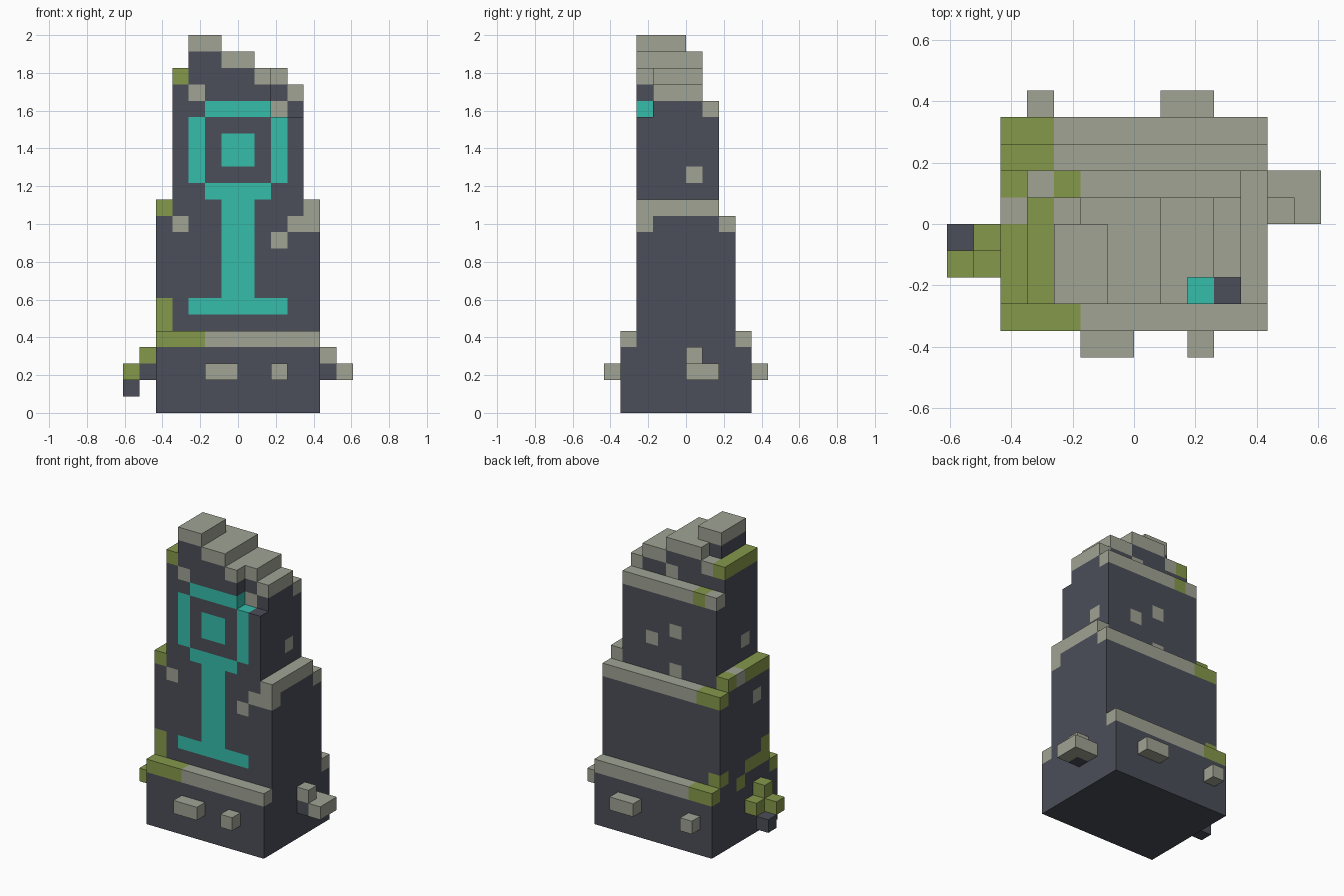
import bpy
import bmesh
from mathutils import Vector

if "Cube" in bpy.data.objects:
    bpy.data.objects.remove(bpy.data.objects["Cube"], do_unlink=True)

UNIT = 2 / 23  # edge length of one block


def make_material(name, colour):
    mat = bpy.data.materials.new(name)
    mat.use_nodes = True
    rgba = (*colour, 1)
    mat.diffuse_color = rgba
    shader = next(n for n in mat.node_tree.nodes if n.type == 'BSDF_PRINCIPLED')
    shader.inputs["Base Color"].default_value = rgba
    shader.inputs["Roughness"].default_value = 0.9
    return mat


stone = make_material("dark stone", (.07, .077, .098))
trim = make_material("pale stone", (.35, .366, .296))
moss = make_material("moss green", (.235, .314, .069))
glow = make_material("glowing teal", (.037, .51, .41))

cells = {}  # block position -> part name
parts = {}  # part name -> material


def fill(part, material, xs, ys, zs):
    """Fill a range of blocks; later fills replace earlier ones."""
    parts[part] = material
    for x in range(*xs):
        for y in range(*ys):
            for z in range(*zs):
                cells[x, y, z] = part


def block(part, material, x, y, z):
    fill(part, material, (x, x + 1), (y, y + 1), (z, z + 1))


def carve(xs, ys, zs):
    for key in list(cells):
        if all(lo <= k < hi for k, (lo, hi) in zip(key, (xs, ys, zs))):
            del cells[key]


# Stone masses
front_to_back = (-3, 2)
fill("base", stone, (-5, 5), (-4, 4), (0, 4))
fill("lower_tower", stone, (-5, 5), (-3, 3), (4, 11))
fill("lower_tower", stone, (-5, 5), front_to_back, (11, 12))
fill("upper_tower", stone, (-4, 4), front_to_back, (12, 18))
fill("upper_tower", stone, (-4, 4), (-3, 1), (18, 20))
fill("crown", stone, (-3, 1), (-3, 1), (20, 21))
fill("crown", stone, (-3, -1), (-3, 0), (21, 22))

# Stepped cap stones
fill("peak_cap", trim, (-3, -1), (-3, 0), (22, 23))
fill("upper_step_cap", trim, (-1, 1), (-3, 1), (21, 22))
block("upper_step_cap", trim, -2, 0, 21)
fill("middle_step_cap", trim, (1, 3), (-3, 1), (20, 21))
fill("lower_step_cap", trim, (3, 4), (-3, 1), (19, 20))
block("rear_step_cap", trim, -3, 0, 20)
fill("mossy_step_cap", moss, (-4, -3), (-3, 1), (20, 21))

# Ledges, each with a mossy end
for name, y, z, half in (("base_back", 3, 4, 5), ("lower_back", 2, 11, 5),
                         ("upper_back", 1, 18, 4), ("base_front", -4, 4, 5)):
    fill(name + "_ledge", trim, (-half, half), (y, y + 1), (z, z + 1))
fill("base_front_ledge_moss", moss, (-5, -2), (-4, -3), (4, 5))
fill("base_back_ledge_moss", moss, (-5, -3), (3, 4), (4, 5))
fill("lower_back_ledge_moss", moss, (-5, -3), (2, 3), (11, 12))
block("upper_back_ledge_moss", moss, -3, 1, 18)
fill("left_shoulder", trim, (4, 5), front_to_back, (12, 13))
fill("right_shoulder_moss", moss, (-5, -4), front_to_back, (12, 13))
block("right_shoulder_stone", trim, -5, 0, 12)
fill("left_shoulder_corner", trim, (3, 5), (-3, -2), (11, 12))

# Glowing front symbol, mirrored about the middle
face = (-3, -2)
for side in (-3, 2):
    fill("symbol_ring", glow, (side, side + 1), face, (14, 18))
for z in (13, 18):
    fill("symbol_ring", glow, (-2, 2), face, (z, z + 1))
fill("symbol_eye", glow, (-1, 1), face, (15, 17))
fill("symbol_stem", glow, (-1, 1), face, (7, 13))
fill("symbol_foot", glow, (-3, 3), face, (6, 7))

# Pale patches set flush in the walls
for spot in ((-3, -3, 19), (-4, -3, 11), (2, -3, 10)):
    block("front_patches", trim, *spot)
for spot in ((1, 1, 14), (-1, 1, 15), (-1, 1, 12), (0, 0, 19)):
    block("back_patches", trim, *spot)
for spot in ((3, 0, 14), (-4, -2, 14), (-5, -2, 10), (2, -2, 18)):
    block("side_patches", trim, *spot)

# Moss creeping over the right wall
fill("wall_moss", moss, (-5, -4), (-3, -2), (5, 7))
fill("wall_moss", moss, (-5, -4), (-2, 0), (5, 6))
block("wall_moss", moss, -5, 0, 4)
block("wall_moss", moss, -5, 2, 5)

# Broken front corner beside the symbol
carve((2, 4), face, (18, 23))

# Studs around the base
fill("front_wide_stud", trim, (-2, 0), (-5, -4), (2, 3))
block("front_small_stud", trim, 2, -5, 2)
fill("back_wide_stud", trim, (1, 3), (4, 5), (2, 3))
block("back_small_stud", trim, -4, 4, 2)
fill("left_stud", trim, (5, 7), (0, 2), (2, 3))
block("left_stud", trim, 5, 0, 3)
block("left_stud_core", stone, 5, 0, 2)
block("right_stud_core", stone, -6, -2, 2)
block("right_stud_tip", stone, -7, -1, 1)
for spot in ((-7, -2, 2), (-6, -1, 2), (-6, -2, 3)):
    block("right_mossy_stud", moss, *spot)


def build(part):
    """Make one object from the exposed block faces of a part."""
    bm = bmesh.new()
    for key in (k for k, p in cells.items() if p == part):
        centre = Vector(key) + Vector((.5, .5, .5))
        for axis in range(3):
            for sign in (-1, 1):
                step = Vector((0, 0, 0))
                step[axis] = sign
                if tuple(int(a + b) for a, b in zip(key, step)) in cells:
                    continue
                u, v = Vector((0, 0, 0)), Vector((0, 0, 0))
                u[(axis + 1) % 3] = .5
                v[(axis + 2) % 3] = .5 * sign
                mid = centre + step / 2
                corners = (mid - u - v, mid + u - v, mid + u + v, mid - u + v)
                bm.faces.new([bm.verts.new(c * UNIT) for c in corners])
    bmesh.ops.remove_doubles(bm, verts=bm.verts, dist=.001)
    bmesh.ops.dissolve_limit(bm, angle_limit=.01, verts=bm.verts, edges=bm.edges)
    mesh = bpy.data.meshes.new(part)
    bm.to_mesh(mesh)
    bm.free()
    mesh.materials.append(parts[part])
    bpy.context.scene.collection.objects.link(bpy.data.objects.new(part, mesh))


for part in parts:
    build(part)
